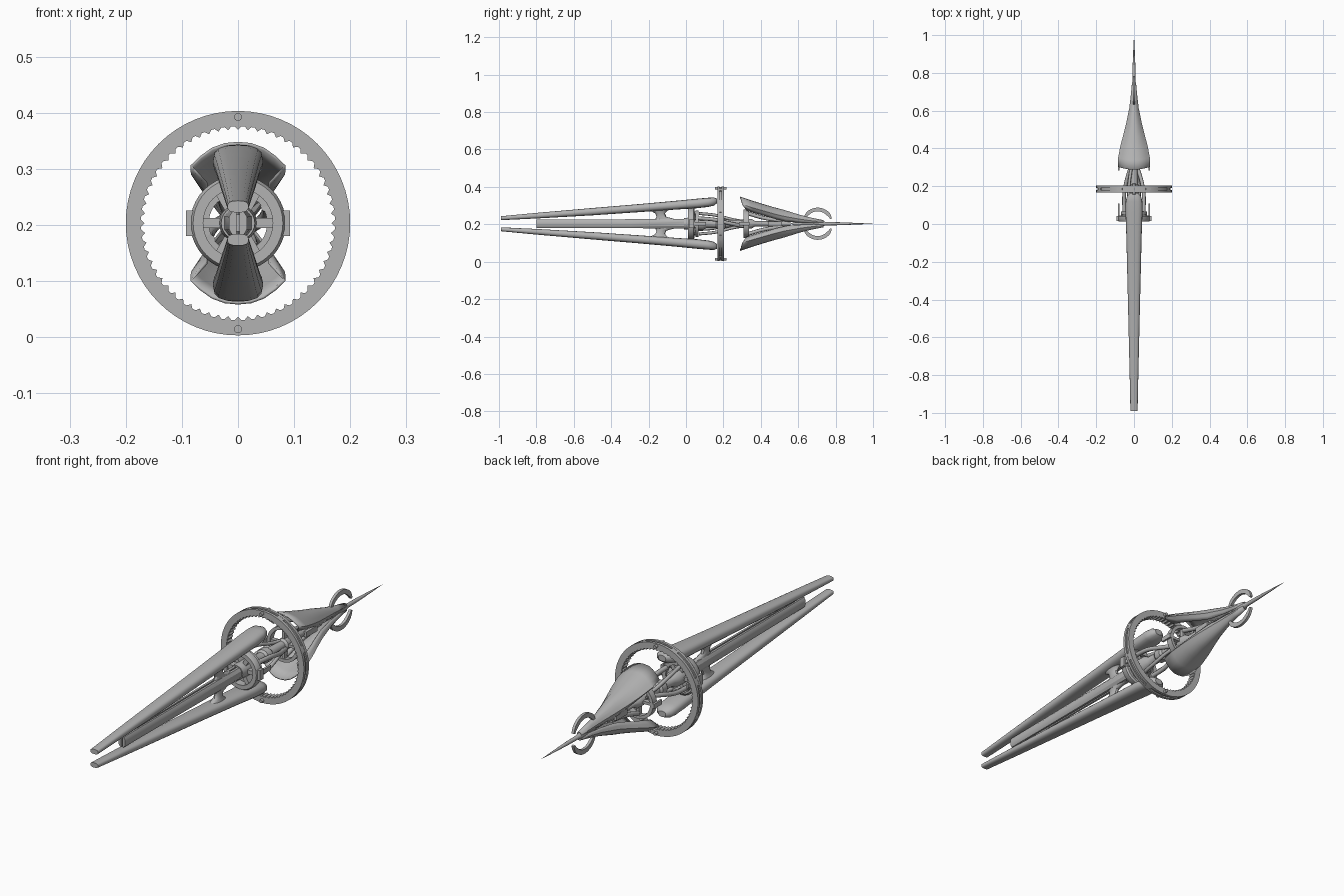
import bpy, bmesh, math
from mathutils import Matrix, Vector

if "Cube" in bpy.data.objects:
    bpy.data.objects.remove(bpy.data.objects["Cube"])

ZC = 0.203  # height of the long axis
grey = bpy.data.materials.new("mid_grey")
grey.diffuse_color = (0.45, 0.45, 0.45, 1)
grey.use_nodes = True
grey.node_tree.nodes["Principled BSDF"].inputs["Base Color"].default_value = grey.diffuse_color


def finish(name, bm, smooth=True, thickness=0):
    bmesh.ops.recalc_face_normals(bm, faces=bm.faces)
    me = bpy.data.meshes.new(name)
    bm.to_mesh(me)
    bm.free()
    ob = bpy.data.objects.new(name, me)
    bpy.context.collection.objects.link(ob)
    me.materials.append(grey)
    bpy.ops.object.select_all(action='DESELECT')
    ob.select_set(True)
    bpy.context.view_layer.objects.active = ob
    if smooth:
        bpy.ops.object.shade_smooth_by_angle(angle=math.radians(35))
    if thickness:
        mod = ob.modifiers.new("thickness", 'SOLIDIFY')
        mod.thickness = thickness
        mod.offset = -1
    return ob


def loft(name, rings, closed=True, cap=True, thickness=0):
    """Skin a list of equal-length point rings."""
    bm = bmesh.new()
    rows = [[bm.verts.new(p) for p in r] for r in rings]
    n = len(rows[0])
    for a, b in zip(rows, rows[1:]):
        for i in range(n if closed else n - 1):
            j = (i + 1) % n
            bm.faces.new((a[i], a[j], b[j], b[i]))
    if cap:
        bm.faces.new(rows[0])
        bm.faces.new(rows[-1])
    return finish(name, bm, True, thickness)


def revolve(name, profile, y0=0.0, steps=64, closed=True):
    """Spin (radius, y) points about the long axis."""
    rings = []
    for k in range(steps):
        a = math.tau * k / steps
        rings.append([(r * math.sin(a), y0 + y, ZC + r * math.cos(a)) for r, y in profile])
    rings.append(rings[0])
    bm = bmesh.new()
    rows = [[bm.verts.new(p) for p in r] for r in rings[:-1]]
    n = len(profile)
    for k in range(steps):
        a, b = rows[k], rows[(k + 1) % steps]
        for i in range(n if closed else n - 1):
            j = (i + 1) % n
            bm.faces.new((a[i], a[j], b[j], b[i]))
    bmesh.ops.remove_doubles(bm, verts=bm.verts, dist=1e-5)
    return finish(name, bm)


def box(name, centre, size, turn=0):
    bm = bmesh.new()
    bmesh.ops.create_cube(bm, size=1, matrix=Matrix.Translation(centre)
                          @ Matrix.Rotation(turn, 4, 'Y') @ Matrix.Diagonal((*size, 1)))
    return finish(name, bm, False)


def tube(name, pts, radius):
    cu = bpy.data.curves.new(name, 'CURVE')
    cu.dimensions = '3D'
    cu.bevel_depth, cu.bevel_resolution, cu.resolution_u = radius, 2, 6
    cu.use_fill_caps = True
    sp = cu.splines.new('BEZIER')
    sp.bezier_points.add(len(pts) - 1)
    for bp, p in zip(sp.bezier_points, pts):
        bp.co = p
        bp.handle_left_type = bp.handle_right_type = 'AUTO'
    ob = bpy.data.objects.new(name, cu)
    bpy.context.collection.objects.link(ob)
    cu.materials.append(grey)


def oval(y, w, lo, hi, n=16, power=0.75):
    """Rounded section across the long axis."""
    pts = []
    for k in range(n):
        a = math.tau * k / n
        c, s = math.cos(a), math.sin(a)
        pts.append((w * math.copysign(abs(c) ** power, c), y,
                    (lo + hi) / 2 + (hi - lo) / 2 * math.copysign(abs(s) ** power, s)))
    return pts


def flip(rings, s):
    return [[(x, y, ZC + s * (z - ZC)) for x, y, z in r] for r in rings]


# big ring: grooved rim, inner teeth, pins
revolve("large_ring", [(0.173, 0.168), (0.200, 0.168), (0.200, 0.180), (0.194, 0.180),
                       (0.194, 0.191), (0.200, 0.191), (0.200, 0.203), (0.173, 0.203)])
bm = bmesh.new()
for k in range(60):
    a = math.tau * k / 60
    m = (Matrix.Translation((0, 0.1855, ZC)) @ Matrix.Rotation(a, 4, 'Y')
         @ Matrix.Translation((0, 0, 0.173)) @ Matrix.Rotation(math.pi / 4, 4, 'Y'))
    bmesh.ops.create_cube(bm, size=1, matrix=m @ Matrix.Diagonal((0.009, 0.031, 0.009, 1)))
finish("ring_teeth", bm, False)
for k in range(8):
    a = math.tau * (k + 0.5) / 8
    box("rim_bridge", (0.196 * math.sin(a), 0.1855, ZC + 0.196 * math.cos(a)), (0.03, 0.014, 0.006), a)

for s, side in ((1, "upper"), (-1, "lower")):
    # ring pin
    bm = bmesh.new()
    bmesh.ops.create_cone(bm, cap_ends=True, segments=16, radius1=0.007, radius2=0.007, depth=0.062,
                          matrix=Matrix.Translation((0, 0.1855, ZC + s * 0.189))
                          @ Matrix.Rotation(math.pi / 2, 4, 'X'))
    finish(side + "_ring_pin", bm)

    # long front blade: y, half width, underside, crest
    blade = [(-0.99, 0.019, 0.222, 0.243), (-0.8, 0.023, 0.231, 0.261), (-0.5, 0.030, 0.248, 0.287),
             (-0.25, 0.036, 0.265, 0.308), (-0.05, 0.041, 0.279, 0.326), (0.06, 0.045, 0.286, 0.337),
             (0.12, 0.044, 0.293, 0.342), (0.15, 0.036, 0.300, 0.343), (0.165, 0.018, 0.312, 0.337)]
    loft(side + "_blade", flip([oval(*b) for b in blade], s))

    # flared leg joining blade and rod: z, rear y, front y, half width
    leg = [(0.215, -0.175, -0.02, 0.014), (0.228, -0.165, -0.06, 0.014), (0.24, -0.158, -0.105, 0.013),
           (0.258, -0.163, -0.112, 0.014), (0.272, -0.19, -0.10, 0.018), (0.29, -0.24, -0.06, 0.024)]
    rings = []
    for z, y0, y1, w in leg:
        rings.append([(w * math.cos(k * math.tau / 12),
                       (y0 + y1) / 2 + (y1 - y0) / 2 * math.sin(k * math.tau / 12), z) for k in range(12)])
    loft(side + "_blade_leg", flip(rings, s))

    # tail shell: y, half width, edge height, crest height
    shell = [(0.29, 0.085, 0.272, 0.348), (0.34, 0.084, 0.258, 0.331), (0.40, 0.073, 0.243, 0.312),
             (0.46, 0.058, 0.227, 0.294), (0.52, 0.043, 0.214, 0.278), (0.61, 0.025, 0.208, 0.250),
             (0.67, 0.018, 0.206, 0.235), (0.735, 0.012, 0.204, 0.222)]
    # unit outline: across, up, and how far the rim sweeps back
    half = [(0.68, 0.0, 0.035), (0.86, 0.22, 0.022), (1.0, 0.44, 0.012), (0.80, 0.66, 0.008),
            (0.55, 0.86, 0.004), (0.28, 0.97, 0.0), (0, 1, 0)]
    outline = [(-u, v, d) for u, v, d in half] + half[-2::-1]
    rings = [[(u * w, y + d * (0.735 - y) / 0.445, e + v * (c - e)) for u, v, d in outline]
             for y, w, e, c in shell]
    loft(side + "_tail_shell", flip(rings, s), closed=False, cap=False, thickness=0.005)

    # crescent around the tail
    rings = []
    for k in range(21):
        a = math.radians(20 + 137 * k / 20)
        t = 0.010 * min(1, 0.45 + k / 6, 0.45 + (20 - k) / 6)
        rings.append([(x, 0.704 + r * math.cos(a), ZC + r * math.sin(a))
                      for x, r in ((-0.006, 0.076 - t), (0.006, 0.076 - t), (0.006, 0.076 + t), (-0.006, 0.076 + t))])
    loft(side + "_tail_crescent", flip(rings, s))

    # struts in the open middle
    tube(side + "_twist_arm", [(s * 0.05, 0.05, ZC + s * 0.03), (s * 0.052, 0.15, ZC + s * 0.022),
                               (s * 0.042, 0.22, ZC + s * 0.005), (s * 0.018, 0.30, ZC - s * 0.012)], 0.010)
    tube(side + "_cross_arm", [(-s * 0.02, 0.07, ZC + s * 0.055), (-s * 0.028, 0.16, ZC + s * 0.045),
                               (-s * 0.02, 0.26, ZC + s * 0.02), (0, 0.36, ZC + s * 0.008)], 0.008)
    tube(side + "_tail_strut", [(0, 0.33, ZC + s * 0.055), (0, 0.42, ZC + s * 0.03), (0, 0.52, ZC + s * 0.015)], 0.010)

# split central rod
for s, side in ((-1, "left"), (1, "right")):
    rings = []
    for y, w, h in ((-0.8, 0.016, 0.022), (-0.3, 0.020, 0.024), (0.02, 0.024, 0.025)):
        rings.append([(s * x, y, ZC + z) for x, z in
                      ((0.003, -h), (w * 0.6, -h), (w, -h * 0.5), (w, h * 0.5), (w * 0.6, h), (0.003, h))])
    loft(side + "_rod_half", rings)
    # clamps and prongs at the sides of the hub
    for dz in (-0.018, 0.018):
        box(side + "_clamp_bar", (s * 0.079, 0.030, ZC + dz), (0.026, 0.026, 0.009))
    box(side + "_clamp_outer", (s * 0.088, 0.030, ZC), (0.010, 0.026, 0.045))
    box(side + "_clamp_inner", (s * 0.066, 0.035, ZC), (0.008, 0.030, 0.040))
    box(side + "_clamp_core", (s * 0.078, 0.035, ZC), (0.010, 0.020, 0.024))
    box(side + "_front_prong", (s * 0.080, 0.074, ZC), (0.009, 0.068, 0.020))
    box(side + "_rear_prong", (s * 0.080, 0.312, ZC), (0.009, 0.055, 0.020))
    box(side + "_tail_block", (s * 0.018, 0.475, ZC), (0.012, 0.075, 0.024))
box("rod_core", (0, -0.37, ZC), (0.01, 0.8, 0.03))

# hub with its rims and spokes
revolve("hub_rim", [(0.062, 0.012), (0.080, 0.012), (0.085, 0.020), (0.085, 0.040), (0.078, 0.046), (0.062, 0.046)], steps=40)
revolve("hub_rear_rim", [(0.052, 0.050), (0.070, 0.050), (0.070, 0.066), (0.052, 0.066)], steps=40)
for k in range(6):
    a = math.tau * k / 6 + math.pi / 6
    box("hub_spoke", (0.048 * math.sin(a), 0.04, ZC + 0.048 * math.cos(a)), (0.018, 0.040, 0.042), a)

# central shaft through the ring
revolve("central_shaft", [(0, -0.01), (0.030, -0.01), (0.034, 0.03), (0.034, 0.09), (0.022, 0.11), (0.022, 0.16),
                          (0.030, 0.17), (0.030, 0.20), (0.022, 0.21), (0.018, 0.30), (0.026, 0.31),
                          (0.026, 0.35), (0.014, 0.37), (0.014, 0.56), (0, 0.56)], steps=24, closed=False)

# rear rim inside the tail shells
revolve("tail_rim", [(0.062, 0.308), (0.076, 0.308), (0.076, 0.336), (0.062, 0.336)], steps=40)
for k in range(4):
    a = math.tau * k / 4
    box("tail_spoke", (0.045 * math.sin(a), 0.322, ZC + 0.045 * math.cos(a)), (0.012, 0.020, 0.045), a)

# tail spike
revolve("tail_spike", [(0, 0.56), (0.010, 0.58), (0.013, 0.73), (0.009, 0.75), (0.008, 0.82), (0.004, 0.92), (0, 1.0)],
        steps=16, closed=False)
